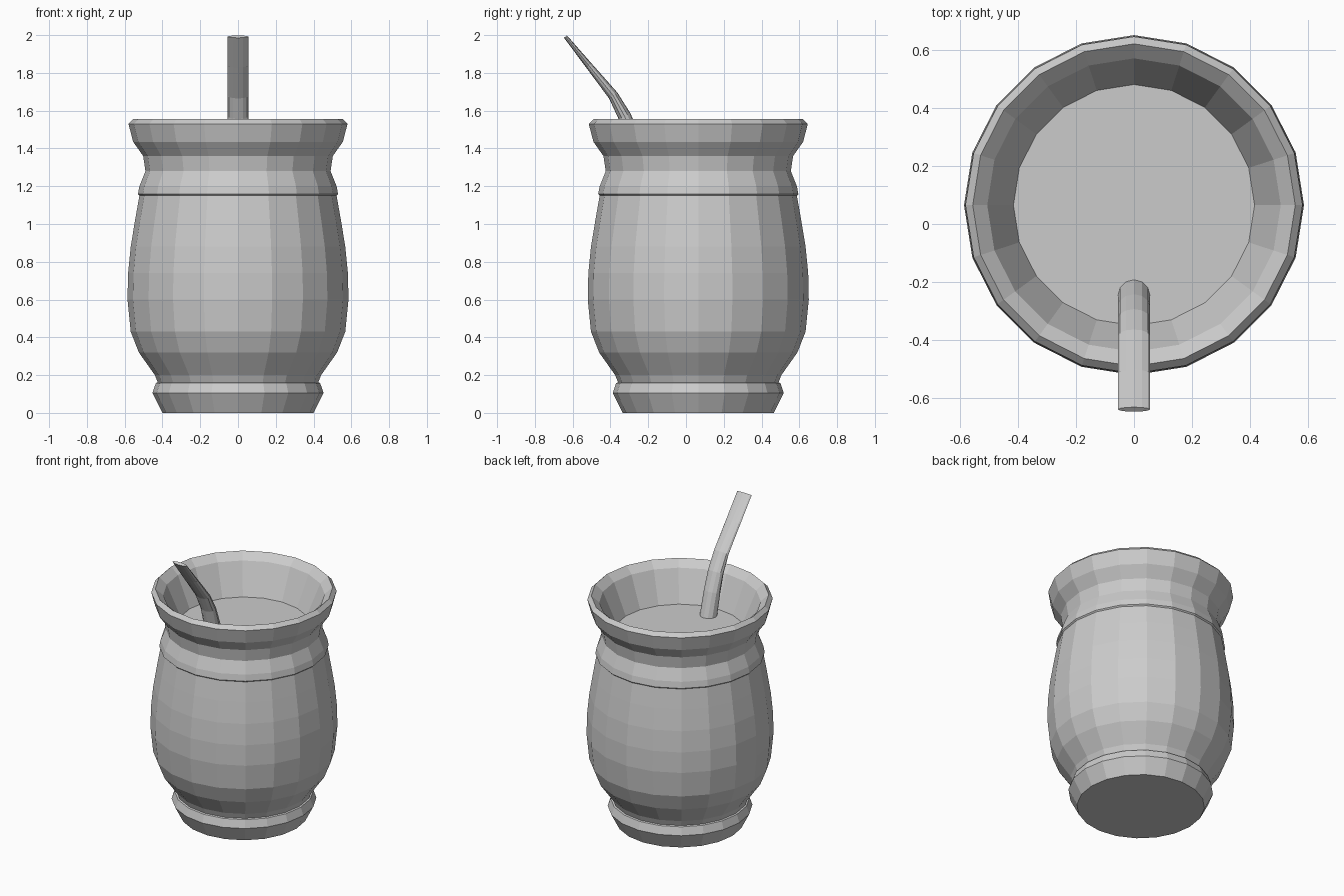
import bpy, bmesh
from math import cos, sin, pi
from mathutils import Vector

cube = bpy.data.objects.get("Cube")
if cube:
    bpy.data.objects.remove(cube, do_unlink=True)

SIDES = 20
CENTRE_Y = 0.065

grey = bpy.data.materials.new("plain grey")
COLOUR = (0.6, 0.6, 0.6, 1)
grey.diffuse_color = COLOUR
grey.use_nodes = True
grey.node_tree.nodes["Principled BSDF"].inputs["Base Color"].default_value = COLOUR


def finish(bm, name):
    bmesh.ops.recalc_face_normals(bm, faces=bm.faces)
    mesh = bpy.data.meshes.new(name)
    bm.to_mesh(mesh)
    bm.free()
    mesh.materials.append(grey)
    obj = bpy.data.objects.new(name, mesh)
    bpy.context.collection.objects.link(obj)
    return obj


def skin(bm, rings):
    """Join consecutive vertex rings with quads."""
    for low, high in zip(rings, rings[1:]):
        n = len(low)
        for i in range(n):
            j = (i + 1) % n
            bm.faces.new((low[i], low[j], high[j], high[i]))


def lathe(name, profile, cap_start=False, cap_end=False):
    """Turn a (radius, height) profile around the cup axis."""
    bm = bmesh.new()
    angles = [2 * pi * i / SIDES for i in range(SIDES)]
    rings = [[bm.verts.new((r * cos(a), CENTRE_Y + r * sin(a), z)) for a in angles]
             for r, z in profile]
    skin(bm, rings)
    if cap_start:
        bm.faces.new(rings[0][::-1])
    if cap_end:
        bm.faces.new(rings[-1])
    return finish(bm, name)


# One turned vessel: foot, bulging body, band, flared rim, inner wall and filling
foot = [(0.40, 0), (0.453, 0.105), (0.435, 0.158)]
body = [(0.425, 0.162), (0.44, 0.20), (0.525, 0.32), (0.568, 0.43), (0.585, 0.60),
        (0.582, 0.74), (0.568, 0.88), (0.545, 1.02), (0.522, 1.15)]
band = [(0.53, 1.158), (0.522, 1.20), (0.49, 1.28), (0.502, 1.36)]
rim = [(0.555, 1.435), (0.58, 1.53), (0.555, 1.555)]
inner_wall = [(0.505, 1.51), (0.415, 1.30)]
lathe("cup", foot + body + band + rim + inner_wall, cap_start=True, cap_end=True)

# Drinking straw: round at the filling, bent and flattened toward the mouthpiece
path = [Vector((0, y, z)) for y, z in
        ((-0.24, 1.28), (-0.285, 1.45), (-0.325, 1.57), (-0.385, 1.68), (-0.515, 1.84), (-0.638, 1.992))]
thickness = (0.052, 0.045, 0.035, 0.027, 0.018, 0.010)
bm = bmesh.new()
rings = []
across = Vector((1, 0, 0))
for i, (point, thick) in enumerate(zip(path, thickness)):
    tangent = (path[min(i + 1, len(path) - 1)] - path[max(i - 1, 0)]).normalized()
    up = tangent.cross(across)
    rings.append([bm.verts.new(point + across * (0.055 * cos(a)) + up * (thick * sin(a)))
                  for a in (2 * pi * k / 12 for k in range(12))])
skin(bm, rings)
bm.faces.new(rings[0][::-1])
bm.faces.new(rings[-1])
finish(bm, "straw")
